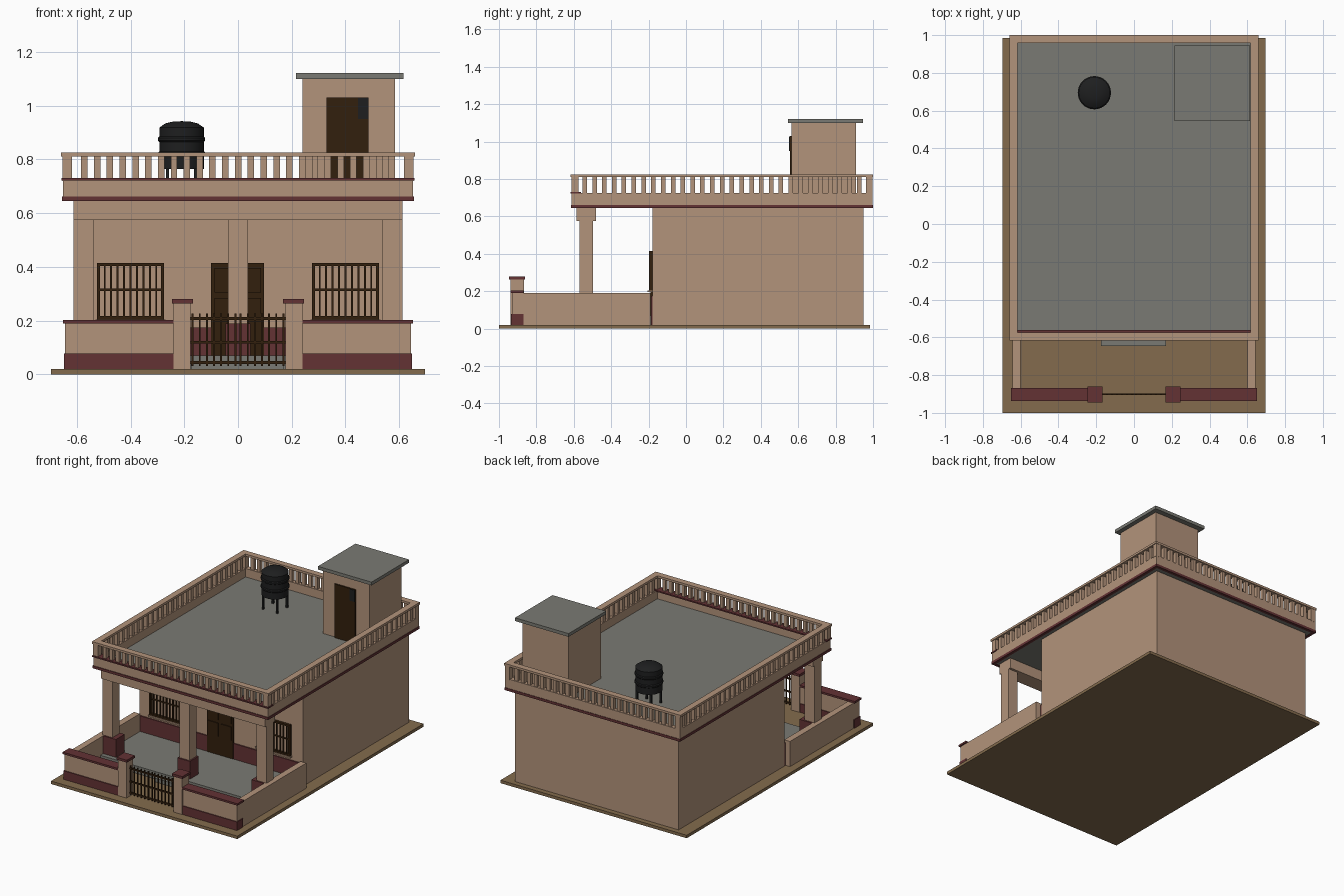
import bpy, bmesh, math
from mathutils import Matrix, Vector

cube = bpy.data.objects.get("Cube")
if cube:
    bpy.data.objects.remove(cube, do_unlink=True)


def material(name, r, g, b):
    m = bpy.data.materials.new(name)
    m.use_nodes = True
    m.diffuse_color = (r, g, b, 1)
    bsdf = next(n for n in m.node_tree.nodes if n.type == 'BSDF_PRINCIPLED')
    bsdf.inputs["Base Color"].default_value = (r, g, b, 1)
    bsdf.inputs["Roughness"].default_value = 0.8
    return m


TAN = material("tan plaster", 0.45, 0.295, 0.198)
MAROON = material("maroon paint", 0.125, 0.032, 0.034)
GREY = material("grey concrete", 0.195, 0.195, 0.172)
EARTH = material("brown earth", 0.23, 0.148, 0.075)
WOOD = material("dark brown wood", 0.032, 0.014, 0.004)
BLACK = material("black plastic", 0.013, 0.0135, 0.014)


def add_box(bm, x, y, z):
    """Box from three (low, high) ranges."""
    lo, hi = Vector((x[0], y[0], z[0])), Vector((x[1], y[1], z[1]))
    mat = Matrix.Translation((lo + hi) / 2) @ Matrix.Diagonal((*(hi - lo), 1))
    bmesh.ops.create_cube(bm, size=1, matrix=mat)


def boxes(name, mat, parts):
    bm = bmesh.new()
    for p in parts:
        add_box(bm, *p)
    return finish(name, mat, bm)


def finish(name, mat, bm):
    me = bpy.data.meshes.new(name)
    bm.to_mesh(me)
    bm.free()
    me.materials.append(mat)
    ob = bpy.data.objects.new(name, me)
    bpy.context.collection.objects.link(ob)
    return ob


def around(c, half):
    return (c - half, c + half)


def both(x, y, z):
    """A box range and its mirror image across x = 0."""
    return [(x, y, z), ((-x[1], -x[0]), y, z)]


def ring(x, y0, y1, width, z):
    """Four boxes that form a rectangular frame in plan."""
    return both((x - width, x), (y0, y1), z) + [
        ((width - x, x - width), (y0, y0 + width), z),
        ((width - x, x - width), (y1 - width, y1), z)]


# Plot and house body
boxes("ground", EARTH, [((-0.695, 0.695), (-1, 0.985), (0, 0.02))])
boxes("house_body", TAN, [((-0.61, 0.61), (-0.18, 0.95), (0.02, 0.65))])
boxes("wall_dado", MAROON, [((-0.61, 0.61), (-0.188, -0.18), (0.02, 0.175))])
boxes("veranda_floor", GREY, [((-0.6, 0.6), (-0.61, -0.188), (0.02, 0.07))])
boxes("front_step", GREY, [((-0.175, 0.17), (-0.645, -0.61), (0.02, 0.045))])

bm = bmesh.new()
bmesh.ops.create_cone(bm, cap_ends=True, segments=24, radius1=0.045, radius2=0.045,
                      depth=0.006, matrix=Matrix.Translation((0.52, -0.715, 0.023)))
finish("ground_cover", EARTH, bm)

# Veranda columns and beam
columns = (-0.575, 0, 0.575)
boxes("columns", TAN, [(around(x, 0.037), (-0.57, -0.496), (0.07, 0.58)) for x in columns])
boxes("column_bases", MAROON, [(around(x, 0.047), (-0.58, -0.486), (0.07, 0.19))
                               for x in (-0.553, 0, 0.553)])
boxes("veranda_beam", TAN, [((-0.612, 0.612), (-0.585, -0.48), (0.575, 0.65))])

# Roof slab, parapet and trims
boxes("roof_slab", GREY, [((-0.645, 0.645), (-0.605, 0.99), (0.647, 0.668))])
boxes("roof_edge_band", MAROON, ring(0.655, -0.615, 1.0, 0.02, (0.645, 0.662)))
boxes("parapet_wall", TAN, ring(0.652, -0.611, 0.997, 0.034, (0.662, 0.725)))
boxes("parapet_stripe", MAROON, [((-0.657, 0.657), (-0.618, -0.562), (0.722, 0.731))])
boxes("parapet_rail", TAN, ring(0.658, -0.617, 1.0, 0.042, (0.81, 0.825)))

# Balusters on all four sides
posts = []
for i in range(25):
    x = -0.572 + i * 0.0477
    posts += [(x, -0.594), (x, 0.98)]
for i in range(31):
    y = -0.594 + i * 1.574 / 30
    posts += [(-0.635, y), (0.635, y)]
boxes("balusters", TAN, [(around(x, 0.012), around(y, 0.012), (0.72, 0.812)) for x, y in posts])
boxes("corner_posts", TAN, [(around(x, 0.018), around(y, 0.018), (0.72, 0.812))
                            for x in (-0.635, 0.635) for y in (-0.594, 0.98)])

# Stair cabin on the roof
boxes("stair_cabin", TAN, [((0.24, 0.585), (0.565, 0.91), (0.66, 1.1))])
boxes("cabin_roof", GREY, [((0.215, 0.615), (0.545, 0.945), (1.1, 1.122))])
boxes("cabin_door", WOOD, [((0.33, 0.485), (0.555, 0.566), (0.668, 1.03))])
boxes("cabin_door_pane", BLACK, [((0.447, 0.485), (0.552, 0.556), (0.95, 1.028))])

# Front door with two raised leaves
boxes("front_door", WOOD, [((-0.1, 0.097), (-0.19, -0.179), (0.07, 0.415))])
boxes("door_leaf_panels", WOOD, [((a, a + 0.075), (-0.196, -0.189), (z, z + 0.09))
                                 for a in (-0.088, 0.01) for z in (0.195, 0.305)])

# Barred windows
frames, sills = [], []
for cx in (-0.4, 0.4):
    for e in (-0.119, 0.119):
        frames.append((around(cx + e, 0.006), (-0.198, -0.179), (0.205, 0.415)))
    for z in (0.211, 0.409):
        frames.append((around(cx, 0.125), (-0.198, -0.179), around(z, 0.006)))
    frames.append((around(cx, 0.12), (-0.194, -0.188), around(0.315, 0.004)))
    for i in range(1, 10):
        frames.append((around(cx - 0.12 + i * 0.024, 0.0035), (-0.194, -0.187), (0.21, 0.41)))
    sills.append((around(cx, 0.13), (-0.205, -0.179), (0.195, 0.205)))
boxes("window_frames_and_bars", WOOD, frames)
boxes("window_sills", TAN, sills)

# Compound wall and gate posts
boxes("side_walls", TAN, both((0.6, 0.643), (-0.88, -0.19), (0.02, 0.19)))
boxes("front_walls", TAN, both((0.22, 0.643), (-0.93, -0.875), (0.02, 0.19)))
boxes("front_wall_base", MAROON, both((0.24, 0.648), (-0.936, -0.87), (0.02, 0.078)))
boxes("front_wall_caps", MAROON, both((0.185, 0.652), (-0.938, -0.868), (0.19, 0.203)))
boxes("gate_posts", TAN, both((0.176, 0.24), (-0.938, -0.867), (0.02, 0.266)))
boxes("gate_post_caps", MAROON, both((0.168, 0.246), (-0.945, -0.86), (0.264, 0.28)))

# Two-leaf gate
gate = [((-0.176, 0.176), around(-0.902, 0.004), around(z, 0.005)) for z in (0.044, 0.12, 0.208)]
for i in range(7):
    gate += both(around(0.01 + i * 0.0265, 0.0035), around(-0.902, 0.0035), (0.032, 0.226))
boxes("gate", WOOD, gate)

# Water tank: turned profile with ribs and domed lid
profile = [(0, 0.765), (0.083, 0.765), (0.083, 0.81), (0.088, 0.815), (0.088, 0.825),
           (0.083, 0.83), (0.083, 0.865), (0.088, 0.87), (0.088, 0.88), (0.083, 0.885),
           (0.083, 0.918), (0.06, 0.934), (0.03, 0.941), (0, 0.942)]
tank = Vector((-0.21, 0.695, 0))
bm = bmesh.new()
verts = [bm.verts.new((tank.x + r, tank.y, z)) for r, z in profile]
edges = [bm.edges.new(pair) for pair in zip(verts, verts[1:])]
bmesh.ops.spin(bm, geom=verts + edges, cent=tank, axis=(0, 0, 1), angle=math.tau, steps=32)
bmesh.ops.remove_doubles(bm, verts=bm.verts, dist=0.0005)
bmesh.ops.recalc_face_normals(bm, faces=bm.faces)
ob = finish("water_tank", BLACK, bm)
bpy.ops.object.select_all(action='DESELECT')
ob.select_set(True)
bpy.context.view_layer.objects.active = ob
bpy.ops.object.shade_smooth_by_angle(angle=math.radians(30))

legs = [(around(tank.x + sx * 0.052, 0.006), around(tank.y + sy * 0.052, 0.006), (0.668, 0.77))
        for sx in (-1, 1) for sy in (-1, 1)]
boxes("tank_legs", BLACK, legs)
